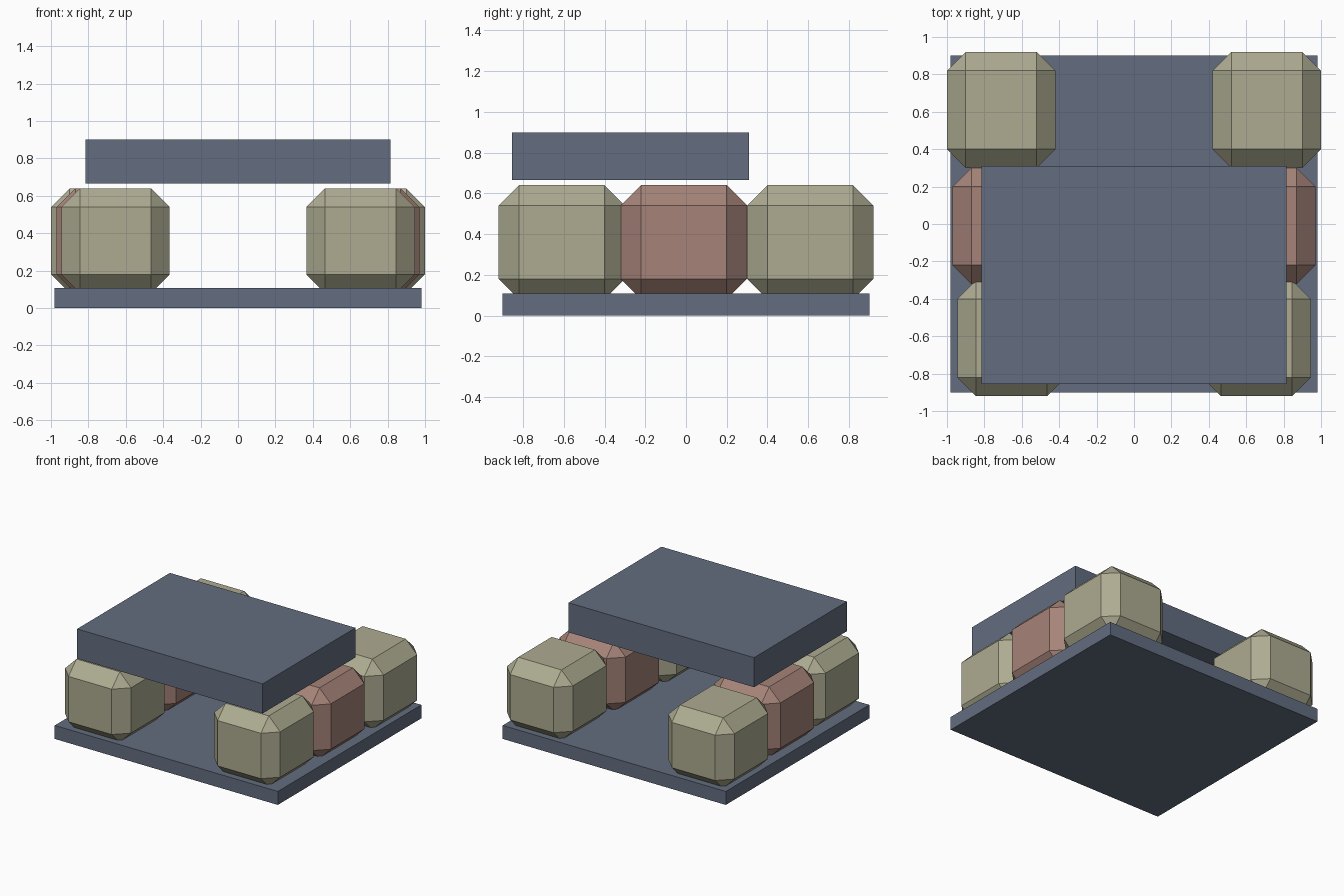
import bpy
import bmesh
from mathutils import Vector

default = bpy.data.objects.get("Cube")
if default:
    bpy.data.objects.remove(default, do_unlink=True)


def make_material(name, rgb):
    mat = bpy.data.materials.new(name)
    mat.use_nodes = True
    color = (*rgb, 1)
    mat.diffuse_color = color
    mat.node_tree.nodes["Principled BSDF"].inputs["Base Color"].default_value = color
    return mat


slate = make_material("slate_blue", (0.125, 0.153, 0.215))
olive = make_material("pale_olive", (0.42, 0.41, 0.285))
clay = make_material("dusty_red", (0.38, 0.23, 0.19))


def make_box(name, low, high, mat, chamfer=0):
    """Flat-shaded box between two corners, with optional cut edges."""
    low, high = Vector(low), Vector(high)
    bm = bmesh.new()
    bmesh.ops.create_cube(bm, size=1)
    bmesh.ops.scale(bm, vec=high - low, verts=bm.verts)
    if chamfer:
        bmesh.ops.bevel(bm, geom=bm.edges[:], offset=chamfer, segments=1,
                        profile=0.5, affect='EDGES')
    mesh = bpy.data.meshes.new(name)
    bm.to_mesh(mesh)
    bm.free()
    mesh.materials.append(mat)
    obj = bpy.data.objects.new(name, mesh)
    obj.location = (low + high) / 2
    bpy.context.collection.objects.link(obj)
    return obj


# Flat slabs: floor plate and the forward roof panel
make_box("base_plate", (-0.98, -0.9, 0), (0.98, 0.9, 0.107), slate)
make_box("top_slab", (-0.815, -0.855, 0.665), (0.815, 0.31, 0.9), slate)

# Three rows of chamfered blocks, spreading outward toward the back
block_width, block_length = 0.58, 0.62
rows = [("front", 0.945, -0.92, olive),
        ("middle", 0.97, -0.32, clay),
        ("back", 1.0, 0.3, olive)]
for row, outer, y, mat in rows:
    for side, sign in (("left", 1), ("right", -1)):
        xs = sorted((sign * outer, sign * (outer - block_width)))
        make_box(f"{row}_{side}_block", (xs[0], y, 0.08),
                 (xs[1], y + block_length, 0.64), mat, chamfer=0.1)
